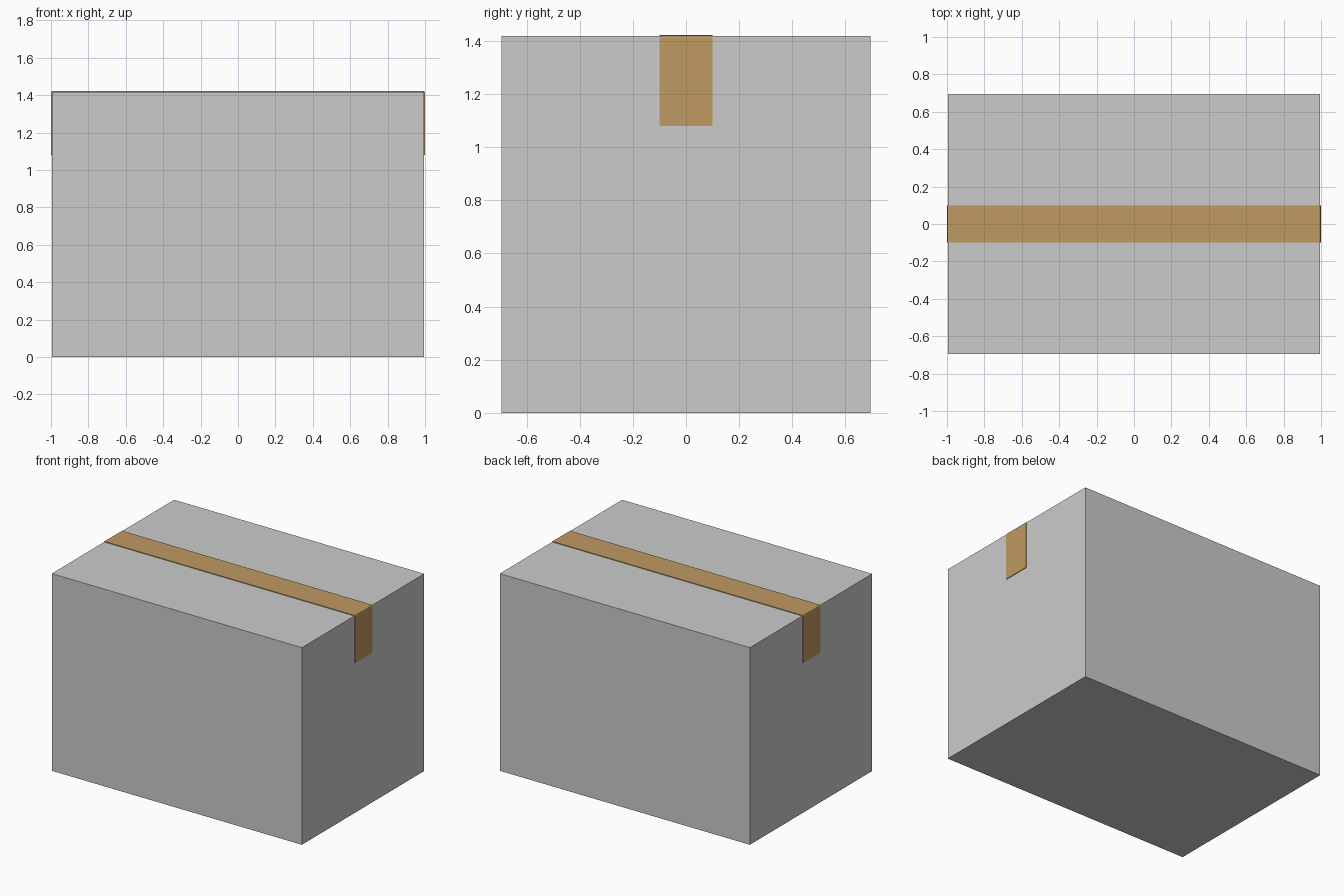
import bpy, bmesh

if "Cube" in bpy.data.objects:
    bpy.data.objects.remove(bpy.data.objects["Cube"])

def box(name, x0, x1, y0, y1, z0, z1):
    bm = bmesh.new()
    bmesh.ops.create_cube(bm, size=1)
    for v in bm.verts:
        v.co = ((x0 + x1) / 2 + v.co.x * (x1 - x0),
                (y0 + y1) / 2 + v.co.y * (y1 - y0),
                (z0 + z1) / 2 + v.co.z * (z1 - z0))
    mesh = bpy.data.meshes.new(name)
    bm.to_mesh(mesh)
    bm.free()
    obj = bpy.data.objects.new(name, mesh)
    bpy.context.collection.objects.link(obj)
    return obj

W, D, H = 0.995, 0.695, 1.398   # half width, half depth, body height
TOP = 1.418

# carton body and the two closed top flaps meeting at the centre seam
box("carton_body", -W, W, -D, D, 0, H)
box("front_flap", -W, W, -D, -0.002, H, TOP)
box("back_flap", -W, W, 0.002, D, H, TOP)

# packing tape: thin strip over the top, folded down both ends
path = [(-W, 1.08), (-W, TOP - 0.012), (-W + 0.004, TOP - 0.004), (-W + 0.012, TOP),
        (W - 0.012, TOP), (W - 0.004, TOP - 0.004), (W, TOP - 0.012), (W, 1.08)]
outer = [(-1, 1.08), (-1, 1.412), (-0.997, 1.419), (-0.99, 1.423)]
outer += [(-x, z) for x, z in reversed(outer)]
bm = bmesh.new()
rows = [[bm.verts.new((x, y, z)) for x, z in pts]
        for pts, y in ((outer, -0.1), (outer, 0.1), (path, 0.1), (path, -0.1))]
for a, b in zip(rows, rows[1:] + rows[:1]):
    for i in range(len(outer) - 1):
        bm.faces.new((a[i], a[i + 1], b[i + 1], b[i]))
for i in (0, -1):
    bm.faces.new([r[i] for r in rows])
bmesh.ops.recalc_face_normals(bm, faces=bm.faces[:])
mesh = bpy.data.meshes.new("packing_tape")
bm.to_mesh(mesh)
bm.free()
tape = bpy.data.objects.new("packing_tape", mesh)
bpy.context.collection.objects.link(tape)

mat = bpy.data.materials.new("tape_brown")
mat.diffuse_color = (0.52, 0.32, 0.12, 1)
mat.use_nodes = True
mat.node_tree.nodes["Principled BSDF"].inputs["Base Color"].default_value = mat.diffuse_color
mesh.materials.append(mat)
